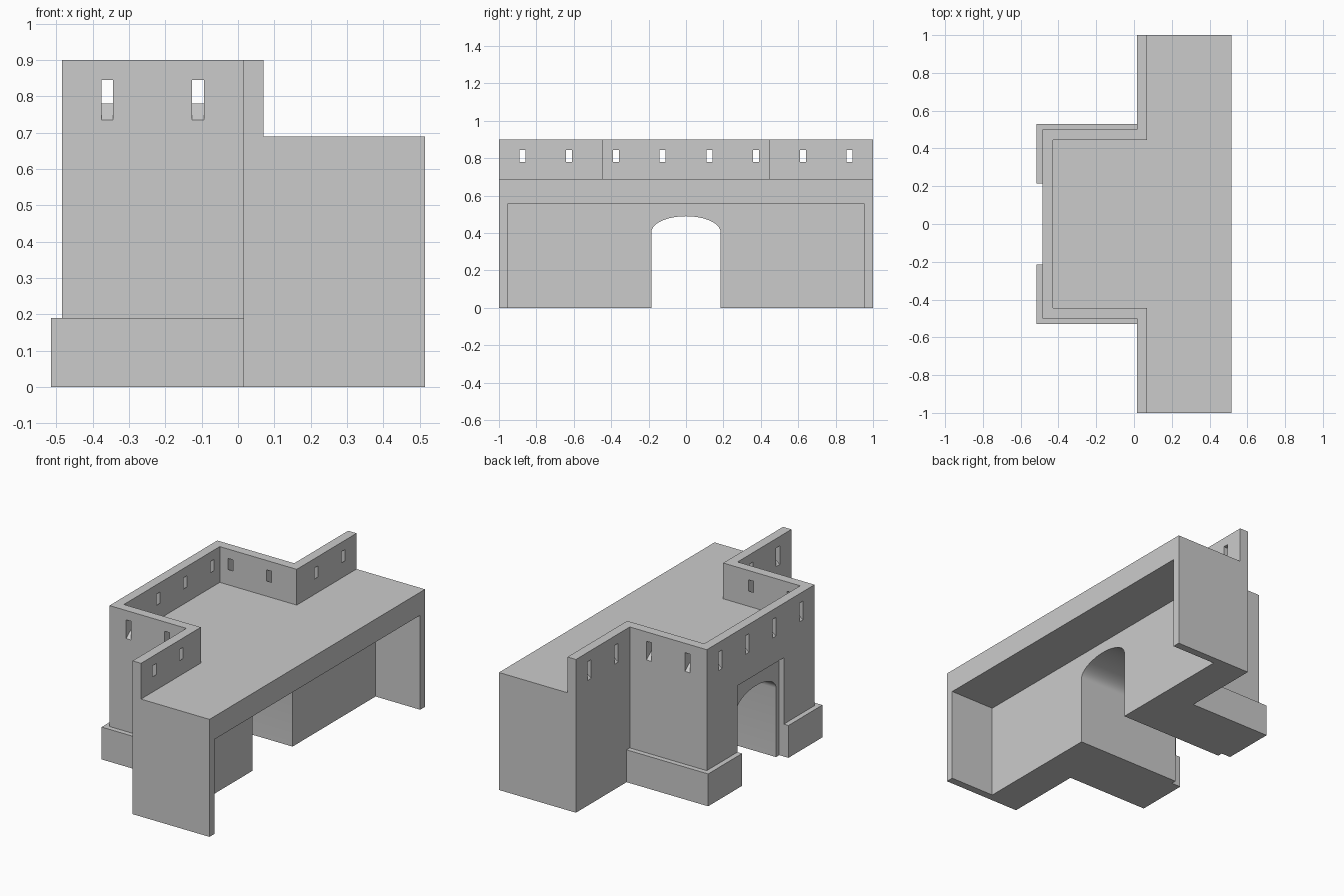
import bpy, bmesh, math
from mathutils import Vector

if "Cube" in bpy.data.objects:
    bpy.data.objects.remove(bpy.data.objects["Cube"])


def prism(bm, pts, direction):
    """Add a closed prism: a planar 3D outline swept along a vector."""
    face = bm.faces.new([bm.verts.new(p) for p in pts])
    res = bmesh.ops.extrude_face_region(bm, geom=[face], use_keep_orig=True)
    verts = [g for g in res["geom"] if isinstance(g, bmesh.types.BMVert)]
    bmesh.ops.translate(bm, vec=Vector(direction), verts=verts)


def make(name, prisms):
    bm = bmesh.new()
    for pts, direction in prisms:
        prism(bm, pts, direction)
    bmesh.ops.recalc_face_normals(bm, faces=bm.faces)
    me = bpy.data.meshes.new(name)
    bm.to_mesh(me)
    bm.free()
    ob = bpy.data.objects.new(name, me)
    bpy.context.collection.objects.link(ob)
    return ob


def plan(pts, z0, z1):
    """Outline in x, y raised from z0 to z1."""
    return [(x, y, z0) for x, y in pts], (0, 0, z1 - z0)


def box(x0, x1, y0, y1, z0, z1):
    return plan([(x0, y0), (x1, y0), (x1, y1), (x0, y1)], z0, z1)


def mirrored(half):
    """Close a half outline (y > 0) with its mirror image."""
    return half + [(x, -y) for x, y in reversed(half)]


# Gatehouse body: wall with projecting tower, full parapet height
gatehouse = make("gatehouse", [plan(mirrored(
    [(0.515, 1), (0.015, 1), (0.015, 0.5), (-0.485, 0.5)]), 0, 0.9)])

# Plinth around the tower foot, sunk slightly into the wall
half = [(0.03, 0.48), (0.03, 0.503), (0.015, 0.503), (0.015, 0.53), (-0.515, 0.53),
        (-0.515, 0.215), (-0.465, 0.215), (-0.465, 0.48)]
plinth = make("plinth", [plan([(x, s * y) for x, y in half], 0, 0.19) for s in (1, -1)])

# Walkway space behind the parapet
walkway = make("walkway_cutter", [plan(mirrored(
    [(0.6, 1.1), (0.07, 1.1), (0.07, 0.445), (-0.43, 0.445)]), 0.69, 1.0)])

# Open room at the back and shallow door recess at the front
room = make("room_cutter", [box(0.225, 0.6, -0.955, 0.955, -0.1, 0.555)])
recess = make("recess_cutter", [box(-0.6, -0.455, -0.215, 0.215, -0.1, 0.58)])

# Arched passage
arch = [(-0.6, -0.185, -0.1), (-0.6, 0.185, -0.1)]
N = 24
for i in range(N + 1):
    a = math.pi * i / N
    arch.append((-0.6, 0.185 * math.cos(a), 0.405 + 0.085 * math.sin(a)))
passage = make("passage_cutter", [(arch, (1.0, 0, 0))])

# Arrow slits with sills sloping down to the outside
W = 0.033
sill = [(-0.02, 0.719), (0.075, 0.796), (0.075, 0.845), (-0.02, 0.845)]
slits = []
for s in (1, -1):
    for y, face in ((0.125, -0.485), (0.375, -0.485), (0.625, 0.015), (0.875, 0.015)):
        slits.append(([(face + d, s * y - W / 2, z) for d, z in sill], (0, W, 0)))
    for x in (-0.36, -0.11):
        slits.append(([(x - W / 2, s * (0.5 - d), z) for d, z in sill], (W, 0, 0)))
slit = make("slit_cutter", slits)

# Combine everything into one solid
tools = [(plinth, 'UNION'), (walkway, 'DIFFERENCE'), (room, 'DIFFERENCE'),
         (recess, 'DIFFERENCE'), (passage, 'DIFFERENCE'), (slit, 'DIFFERENCE')]
bpy.context.view_layer.objects.active = gatehouse
gatehouse.select_set(True)
for ob, op in tools:
    mod = gatehouse.modifiers.new(ob.name, 'BOOLEAN')
    mod.operation, mod.solver, mod.object = op, 'EXACT', ob
    bpy.ops.object.modifier_apply(modifier=mod.name)
    bpy.data.objects.remove(ob)

# Smooth arch, crisp corners
bpy.ops.object.shade_smooth_by_angle(angle=math.radians(30))
